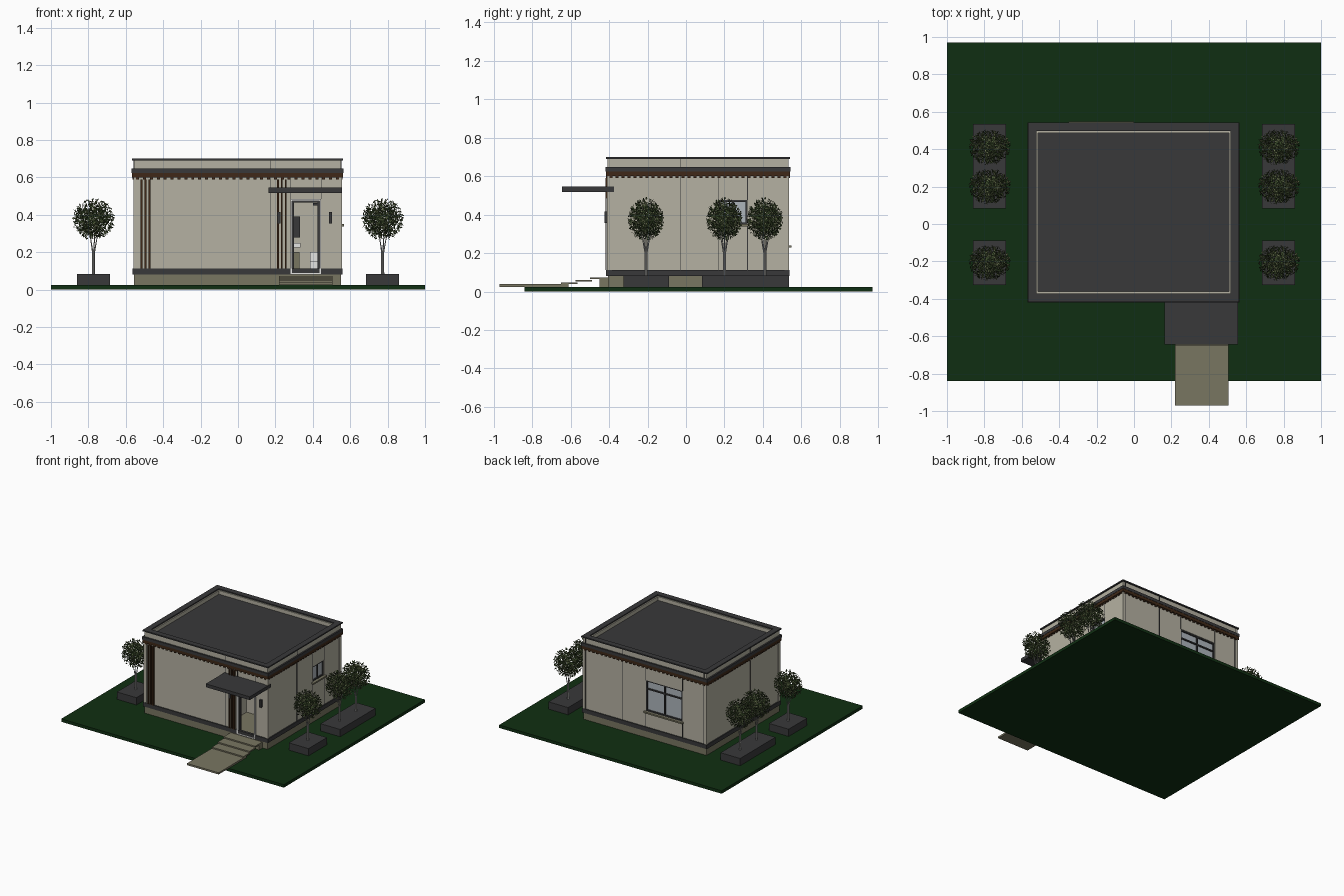
import bpy
import bmesh
import math
import random
from mathutils import Matrix, Vector

random.seed(4)
if "Cube" in bpy.data.objects:
    bpy.data.objects.remove(bpy.data.objects["Cube"])


def material(name, r, g, b):
    m = bpy.data.materials.new(name)
    m.use_nodes = True
    m.diffuse_color = (r, g, b, 1)
    shader = m.node_tree.nodes["Principled BSDF"]
    shader.inputs["Base Color"].default_value = (r, g, b, 1)
    shader.inputs["Roughness"].default_value = 0.8
    return m


cream = material("cream_wall", 0.46, 0.44, 0.36)
dark = material("dark_grey", 0.04, 0.04, 0.042)
brown = material("dark_wood", 0.05, 0.022, 0.009)
stone = material("olive_stone", 0.19, 0.18, 0.12)
grass = material("grass_green", 0.005, 0.028, 0.006)
leaf_dark = material("leaf_green", 0.045, 0.075, 0.025)
leaf_light = material("leaf_olive", 0.13, 0.16, 0.07)
bark = material("pale_bark", 0.36, 0.36, 0.35)
glass = material("pale_glass", 0.42, 0.46, 0.5)
white = material("white_trim", 0.78, 0.78, 0.76)


def finish(name, bm, *mats):
    mesh = bpy.data.meshes.new(name)
    bm.to_mesh(mesh)
    bm.free()
    for m in mats:
        mesh.materials.append(m)
    ob = bpy.data.objects.new(name, mesh)
    bpy.context.scene.collection.objects.link(ob)
    return ob


def boxes(name, mat, *ranges):
    """One object from boxes, each given as x, y and z ranges."""
    bm = bmesh.new()
    for spans in ranges:
        mid = Vector([(a + b) / 2 for a, b in spans])
        size = [b - a for a, b in spans]
        bmesh.ops.create_cube(bm, size=1, matrix=Matrix.Translation(mid) @ Matrix.Diagonal((*size, 1)))
    return finish(name, bm, mat)


def ring(name, mat, grow, thick, z):
    """Rectangular band around the house, grown outwards from the wall face."""
    x0, x1, y0, y1 = X0 - grow, X1 + grow, Y0 - grow, Y1 + grow
    return boxes(name, mat,
                 ((x0, x1), (y0, y0 + thick), z), ((x0, x1), (y1 - thick, y1), z),
                 ((x0, x0 + thick), (y0 + thick, y1 - thick), z),
                 ((x1 - thick, x1), (y0 + thick, y1 - thick), z))


def around(u, z, hole_u, hole_z):
    """Four panels (u range, z range) surrounding a hole."""
    return [((u[0], hole_u[0]), z), ((hole_u[1], u[1]), z),
            (hole_u, (z[0], hole_z[0])), (hole_u, (hole_z[1], z[1]))]


X0, X1, Y0, Y1 = -0.555, 0.55, -0.405, 0.53
FLOOR, EAVE, TOP = 0.08, 0.6, 0.7
T = 0.03
WALL_Z = (FLOOR, EAVE)

# Ground, plinth and floor
boxes("lawn", grass, ((-1, 1), (-0.84, 0.97), (0, 0.024)))
boxes("plinth", stone, ((X0, X1), (Y0, Y1), (0.024, FLOOR)))

# Walls with door and window openings
door_x, door_z = (0.28, 0.445), (FLOOR, 0.485)
back_x, back_z = (-0.34, -0.01), (0.24, 0.49)
side_y, side_z = (0.17, 0.32), (0.35, 0.475)
boxes("front_wall", cream, *[(u, (Y0, Y0 + T), z) for u, z in around((X0, X1), WALL_Z, door_x, door_z) if z[1] > z[0]])
boxes("back_wall", cream, *[(u, (Y1 - T, Y1), z) for u, z in around((X0, X1), WALL_Z, back_x, back_z)])
inner_y = (Y0 + T, Y1 - T)
boxes("left_wall", cream, *[((X1 - T, X1), u, z) for u, z in around(inner_y, WALL_Z, side_y, side_z)])
boxes("right_wall", cream, ((X0, X0 + T), inner_y, WALL_Z))

# Bands, eave and parapet
ring("base_band", dark, 0.008, 0.02, (FLOOR, 0.113)).data.materials[0] = dark
ring("eave_wood_strip", brown, 0.012, 0.03, (EAVE, 0.623))
ring("eave_dark_strip", dark, 0.014, 0.03, (0.623, 0.647))
ring("parapet", cream, 0.002, 0.045, (0.647, TOP - 0.01))
ring("parapet_cap", dark, 0.012, 0.046, (TOP - 0.01, TOP))
boxes("roof_deck", dark, ((X0 + T, X1 - T), inner_y, (EAVE, 0.66)))
boxes("corner_trims", cream, *[((x - 0.012, x + 0.012), (y - 0.012, y + 0.012), (0.113, EAVE))
                               for x in (X0 + 0.007, X1 - 0.007) for y in (Y0 + 0.007, Y1 - 0.007)])

# Small wooden blocks under the eave
blocks = []
N = 30
for i in range(N):
    x = X0 + (X1 - X0) * (i + 0.5) / N
    y = Y0 + (Y1 - Y0) * (i + 0.5) / N
    z = (EAVE - 0.01, EAVE)
    for face in (Y0 - 0.01, Y1):
        blocks.append(((x - 0.008, x + 0.008), (face, face + 0.01), z))
    for face in (X0 - 0.01, X1):
        blocks.append(((face, face + 0.01), (y - 0.008, y + 0.008), z))
boxes("eave_blocks", brown, *blocks)

# Panel joints
J = 0.002
joints = []
for lo, hi in ((0.113, EAVE), (0.647, TOP - 0.01)):
    joints.append(((0.175 - J, 0.175 + J), (Y0 - 2 * J, Y0), (lo, hi)))
    for x in (0.2, X0 + 0.02, X1 - 0.02):
        joints.append(((x - J, x + J), (Y1, Y1 + 2 * J), (lo, hi)))
    for face in (X0 - 2 * J, X1):
        joints.append(((face, face + 2 * J), (-0.03 - J, -0.03 + J), (lo, hi)))
for x in door_x:
    joints.append(((x - J, x + J), (Y0 - J, Y0), (door_z[1], EAVE)))
for lo, hi in ((0.113, back_z[0]), (back_z[1], EAVE)):
    joints += [((x - J, x + J), (Y1, Y1 + J), (lo, hi)) for x in back_x]
for lo, hi in ((0.113, side_z[0]), (side_z[1], EAVE)):
    joints += [((X1, X1 + J), (y - J, y + J), (lo, hi)) for y in side_y]
boxes("panel_joints", dark, *joints)

# Wooden slats and wall lamps on the front
boxes("front_slats", brown, *[((x + k * 0.021 - 0.005, x + k * 0.021 + 0.005), (Y0 - 0.014, Y0), (0.113, EAVE - 0.01))
                              for x in (-0.494, 0.234) for k in (-1, 0, 1)])
boxes("wall_lamps", dark, *[((x - 0.008, x + 0.008), (Y0 - 0.018, Y0), (0.355, 0.415)) for x in (0.22, 0.495)])

# Canopy over the door
boxes("door_canopy", dark, ((0.162, 0.557), (-0.645, Y0 + 0.03), (0.518, 0.545)))

# Path and thin steps
walk_x = (0.22, 0.505)
boxes("path", stone, (walk_x, (-0.97, -0.61), (0.024, 0.038)))
treads = []
for i in range(3):
    y, z = -0.65 + 0.075 * i, 0.038 + 0.013 * i
    treads.append((walk_x, (y, y + 0.085), (z, z + 0.01)))
boxes("steps", stone, *treads, (walk_x, (-0.45, Y0), (0.024, 0.072)))


def frame(u, z, w):
    """Border strips just inside an opening."""
    return around(u, z, (u[0] + w, u[1] - w), (z[0] + w, z[1] - w))


# Door frame, open glazed door leaf
boxes("door_trim", white, *[(u, (Y0 - 0.012, Y0 + T), z) for u, z in frame(door_x, door_z, 0.01)])
leaf_x = (door_x[0] + 0.01, door_x[1] - 0.01)
boxes("door_frame", dark, *[(u, (Y0 + 0.004, Y0 + 0.02), z) for u, z in frame(leaf_x, (FLOOR + 0.01, 0.475), 0.009)])
boxes("door_closer", dark, ((0.4, 0.43), (Y0, Y0 + 0.02), (0.45, 0.462)))

# Washroom behind the door
boxes("partition_walls", cream, ((0.1, X1 - T), (-0.06, -0.04), WALL_Z),
      ((0.1, 0.12), (Y0 + T, -0.06), WALL_Z))
boxes("wall_mirror", dark, ((0.295, 0.332), (-0.075, -0.06), (0.28, 0.39)))
boxes("washbasin", white, ((0.28, 0.335), (-0.16, -0.06), (0.225, 0.25)))
boxes("basin_cabinet", stone, ((0.285, 0.33), (-0.14, -0.06), (FLOOR, 0.2)))
boxes("toilet", white, ((0.385, 0.43), (-0.19, -0.08), (FLOOR, 0.15)),
      ((0.385, 0.435), (-0.1, -0.06), (0.15, 0.2)))

# Windows: pane, frame, bars and sill
def window(u, z, bars, place, name):
    mid = (u[0] + u[1]) / 2
    bar_z = z[0] + (z[1] - z[0]) * 0.72
    strips = frame(u, z, 0.01) + [((mid - 0.005, mid + 0.005), z)]
    if bars:
        strips.append((u, (bar_z - 0.005, bar_z + 0.005)))
    boxes(name + "_pane", glass, place(u, (0.014, 0.018), z))
    boxes(name + "_frame", dark, *[place(a, (0.004, 0.022), b) for a, b in strips])
    boxes(name + "_sill", stone, place((u[0] - 0.01, u[1] + 0.01), (-0.018, 0.01), (z[0] - 0.012, z[0])))


window(back_x, back_z, True, lambda u, d, z: (u, (Y1 - d[1], Y1 - d[0]), z), "back_window")
window(side_y, side_z, False, lambda u, d, z: ((X1 - d[1], X1 - d[0]), u, z), "side_window")

# Planters on both sides
PX = 0.773
boxes("planters", dark, *[((s * PX - 0.088, s * PX + 0.088), y, (0.024, 0.083))
                          for s in (-1, 1) for y in ((-0.325, -0.088), (0.082, 0.535))])

# Tree crown: many small diamond leaves in a ball
bm = bmesh.new()
for i in range(1150):
    d = Vector([random.gauss(0, 1) for _ in range(3)]).normalized()
    r = 0.25 + 0.75 * random.random() ** 0.5
    centre = Vector((d.x * 0.112, d.y * 0.094, d.z * 0.11)) * r
    a = Vector([random.gauss(0, 1) for _ in range(3)]).normalized()
    b = a.cross(d).normalized() * 0.0055
    a *= random.uniform(0.009, 0.013)
    f = bm.faces.new([bm.verts.new(centre + v) for v in (a, b, -a, -b)])
    f.material_index = int(random.random() < 0.4)
crown = finish("tree_crown", bm, leaf_dark, leaf_light)

# Trunk with spreading branches
curve = bpy.data.curves.new("tree_trunk", "CURVE")
curve.dimensions = "3D"
curve.bevel_depth = 0.004
curve.bevel_resolution = 1
curve.use_fill_caps = True
for i in range(5):
    ang = math.tau * i / 5
    out = Vector((math.cos(ang), math.sin(ang), 0))
    points = [out * 0.005 + Vector((0, 0, 0.07)), out * 0.005 + Vector((0, 0, 0.2)),
              out * 0.018 + Vector((0, 0, 0.27)), out * 0.05 + Vector((0, 0, 0.37))]
    spline = curve.splines.new("POLY")
    spline.points.add(len(points) - 1)
    for p, co, rad in zip(spline.points, points, (1, 0.9, 0.6, 0.3)):
        p.co = (*co, 1)
        p.radius = rad
curve.materials.append(bark)

# Six trees sharing the same crown and trunk
for s in (-1, 1):
    for y in (-0.208, 0.2, 0.41):
        for name, data, z in (("tree_crown", crown.data, 0.375), ("tree_trunk", curve, 0)):
            ob = bpy.data.objects.new(name, data)
            ob.location = (s * PX, y, z)
            bpy.context.scene.collection.objects.link(ob)
bpy.data.objects.remove(crown)
